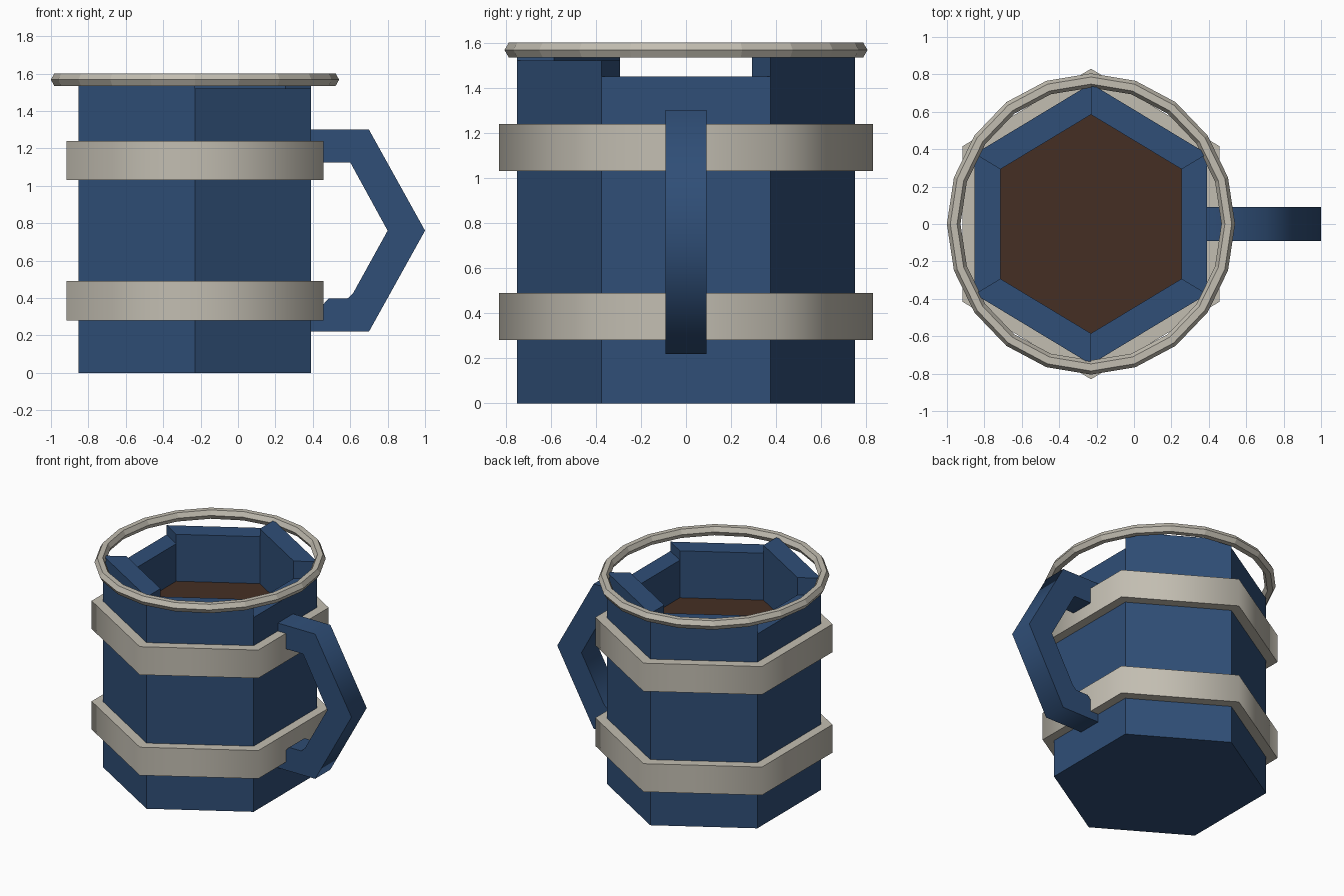
import bpy
import bmesh
import math

CENTRE_X = -0.23   # axis of the cup
SQUASH = 0.957     # the cup is slightly narrower in x
HALF_GRIP = 0.09   # half thickness of the handle

if "Cube" in bpy.data.objects:
    bpy.data.objects.remove(bpy.data.objects["Cube"])


def material(name, rgb):
    mat = bpy.data.materials.new(name)
    mat.use_nodes = True
    mat.diffuse_color = (*rgb, 1)
    for node in mat.node_tree.nodes:
        if node.type == 'BSDF_PRINCIPLED':
            node.inputs["Base Color"].default_value = (*rgb, 1)
    return mat


blue = material("navy blue", (0.029, 0.077, 0.185))
grey = material("warm grey", (0.54, 0.51, 0.44))
brown = material("dark brown", (0.060, 0.028, 0.017))


def finish(bm, name, mat, smooth_angle=None):
    mesh = bpy.data.meshes.new(name)
    bm.to_mesh(mesh)
    bm.free()
    mesh.materials.append(mat)
    obj = bpy.data.objects.new(name, mesh)
    bpy.context.collection.objects.link(obj)
    if smooth_angle:
        bpy.ops.object.select_all(action='DESELECT')
        obj.select_set(True)
        bpy.context.view_layer.objects.active = obj
        bpy.ops.object.shade_smooth_by_angle(angle=math.radians(smooth_angle))
    return obj


def loop(bm, radius, z, sides, start):
    verts = []
    for i in range(sides):
        a = math.radians(start) + math.tau * i / sides
        verts.append(bm.verts.new((CENTRE_X + SQUASH * radius * math.cos(a),
                                   radius * math.sin(a), z)))
    return verts


def turned(profile, sides=6, start=30, closed=True):
    """Sweep a (radius, z) profile round the axis; cap the ends if open."""
    bm = bmesh.new()
    loops = [loop(bm, r, z, sides, start) for r, z in profile]
    pairs = list(zip(loops, loops[1:]))
    if closed:
        pairs.append((loops[-1], loops[0]))
    else:
        bm.faces.new(loops[0])
        bm.faces.new(loops[-1])
    for a, b in pairs:
        for i in range(sides):
            j = (i + 1) % sides
            bm.faces.new((a[i], a[j], b[j], b[i]))
    bmesh.ops.recalc_face_normals(bm, faces=bm.faces)
    return bm


# Cup: six-sided tub whose rim segments stand at three heights
RIM = 1.45
bm = turned([(0.75, 0), (0.75, RIM), (0.585, RIM), (0.585, 0.12)], closed=False)
rim = [f for f in bm.faces if f.calc_center_median().z > RIM - 0.01]
for face in rim:
    c = face.calc_center_median()
    dx = c.x - CENTRE_X
    if abs(c.y) < 0.1:
        continue                                # low sides stay as they are
    lift = 0.13 if dx * c.y > 0 else 0.07
    raised = bmesh.ops.extrude_discrete_faces(bm, faces=[face])["faces"][0]
    bmesh.ops.translate(bm, verts=raised.verts, vec=(0, 0, lift))
finish(bm, "cup_body", blue)

# Drink surface
bm = bmesh.new()
bm.faces.new(loop(bm, 0.587, 1.17, 6, 30))
finish(bm, "drink", brown)

# Hoops round the cup
for name, low in (("lower_hoop", 0.28), ("upper_hoop", 1.03)):
    high = low + 0.21
    bm = turned([(0.83, low), (0.83, high), (0.72, high), (0.72, low)])
    finish(bm, name, grey, 75)

# Thin round ring at the lip
section = [(0.767 + 0.038 * math.cos(math.tau * i / 6),
            1.567 + 0.038 * math.sin(math.tau * i / 6)) for i in range(6)]
finish(turned(section, sides=20, start=0), "lip_ring", grey)

# Handle: angular outline given thickness
outline = [(0.37, 1.30), (0.70, 1.30), (1.0, 0.76), (0.70, 0.22), (0.37, 0.22),
           (0.37, 0.36), (0.45, 0.36), (0.485, 0.397), (0.585, 0.397),
           (0.615, 0.425), (0.80, 0.76), (0.60, 1.125), (0.37, 1.125)]
bm = bmesh.new()
side = bm.faces.new([bm.verts.new((x, -HALF_GRIP, z)) for x, z in outline])
new = bmesh.ops.extrude_face_region(bm, geom=[side], use_keep_orig=True)["geom"]
bmesh.ops.translate(bm, verts=[v for v in new if isinstance(v, bmesh.types.BMVert)],
                    vec=(0, 2 * HALF_GRIP, 0))
bmesh.ops.recalc_face_normals(bm, faces=bm.faces)
finish(bm, "handle", blue, 75)
